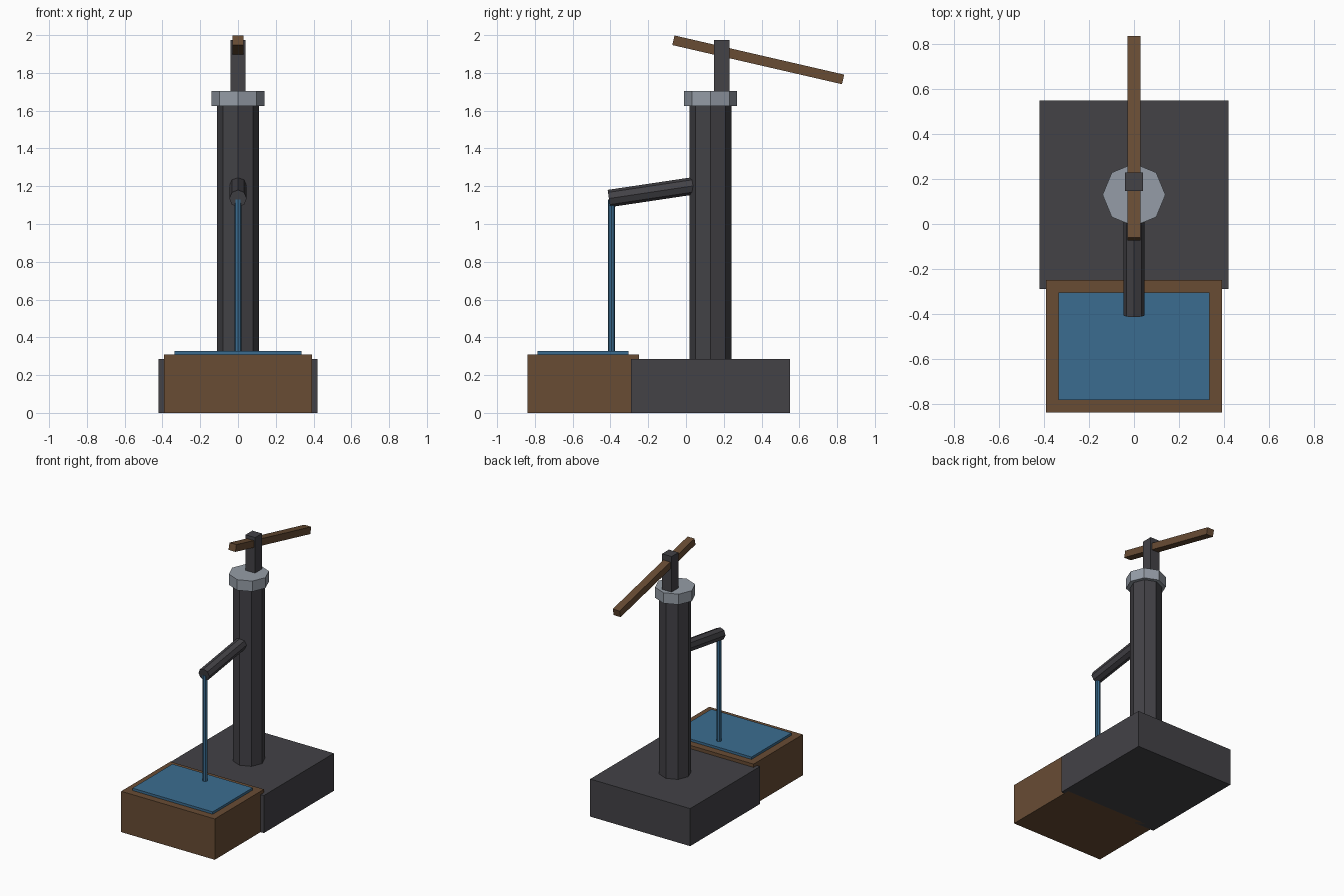
import bpy, bmesh, math
from mathutils import Vector, Matrix

if "Cube" in bpy.data.objects:
    bpy.data.objects.remove(bpy.data.objects["Cube"])


def material(name, rgb):
    m = bpy.data.materials.new(name)
    m.diffuse_color = (*rgb, 1)
    m.use_nodes = True
    m.node_tree.nodes["Principled BSDF"].inputs["Base Color"].default_value = m.diffuse_color
    return m


IRON = material("dark iron", (0.056, 0.054, 0.062))
WOOD = material("brown wood", (0.138, 0.072, 0.034))
WATER = material("blue water", (0.043, 0.152, 0.28))
STEEL = material("light steel", (0.30, 0.335, 0.385))


def finish(name, bm, mat):
    me = bpy.data.meshes.new(name)
    bm.to_mesh(me)
    bm.free()
    me.materials.append(mat)
    ob = bpy.data.objects.new(name, me)
    bpy.context.collection.objects.link(ob)
    return ob


def box(name, lo, hi, mat):
    """Box between two opposite corners."""
    lo, hi = Vector(lo), Vector(hi)
    bm = bmesh.new()
    m = Matrix.Translation((lo + hi) / 2) @ Matrix.Diagonal((*(hi - lo), 1))
    bmesh.ops.create_cube(bm, size=1, matrix=m)
    return finish(name, bm, mat)


def rod(name, a, b, radius, mat, sides=8):
    """Flat-sided cylinder from point a to point b."""
    a, b = Vector(a), Vector(b)
    d = b - a
    # tilt about x only, so a corner always points sideways
    rot = Matrix.Rotation(math.atan2(-d.y, d.z), 4, 'X')
    bm = bmesh.new()
    bmesh.ops.create_cone(bm, cap_ends=True, segments=sides, radius1=radius,
                          radius2=radius, depth=d.length,
                          matrix=Matrix.Translation((a + b) / 2) @ rot)
    return finish(name, bm, mat)


# Stone base, trough and its water
box("base", (-0.42, -0.29, 0), (0.42, 0.55, 0.285), IRON)
box("trough", (-0.393, -0.84, 0), (0.393, -0.25, 0.31), WOOD)
box("trough_water", (-0.337, -0.785, 0.29), (0.337, -0.305, 0.328), WATER)

# Pump body with collar and plunger
POST_Y = 0.13
rod("pump_post", (0, POST_Y, 0.27), (0, POST_Y, 1.64), 0.112, IRON)
rod("collar", (0, POST_Y, 1.625), (0, POST_Y, 1.705), 0.14, STEEL)
box("plunger", (-0.04, 0.148, 1.69), (0.04, 0.23, 1.975), IRON)

# Spout and falling water
rod("spout", (0, -0.408, 1.135), (0, 0.06, 1.205), 0.046, IRON)
rod("water_stream", (0, -0.395, 0.32), (0, -0.395, 1.13), 0.0185, WATER)

# Sloping lever handle
handle = box("handle", (-0.029, -0.461, -0.026), (0.029, 0.461, 0.026), WOOD)
handle.location = (0, 0.3825, 1.869)
handle.rotation_euler.x = math.radians(-13)
